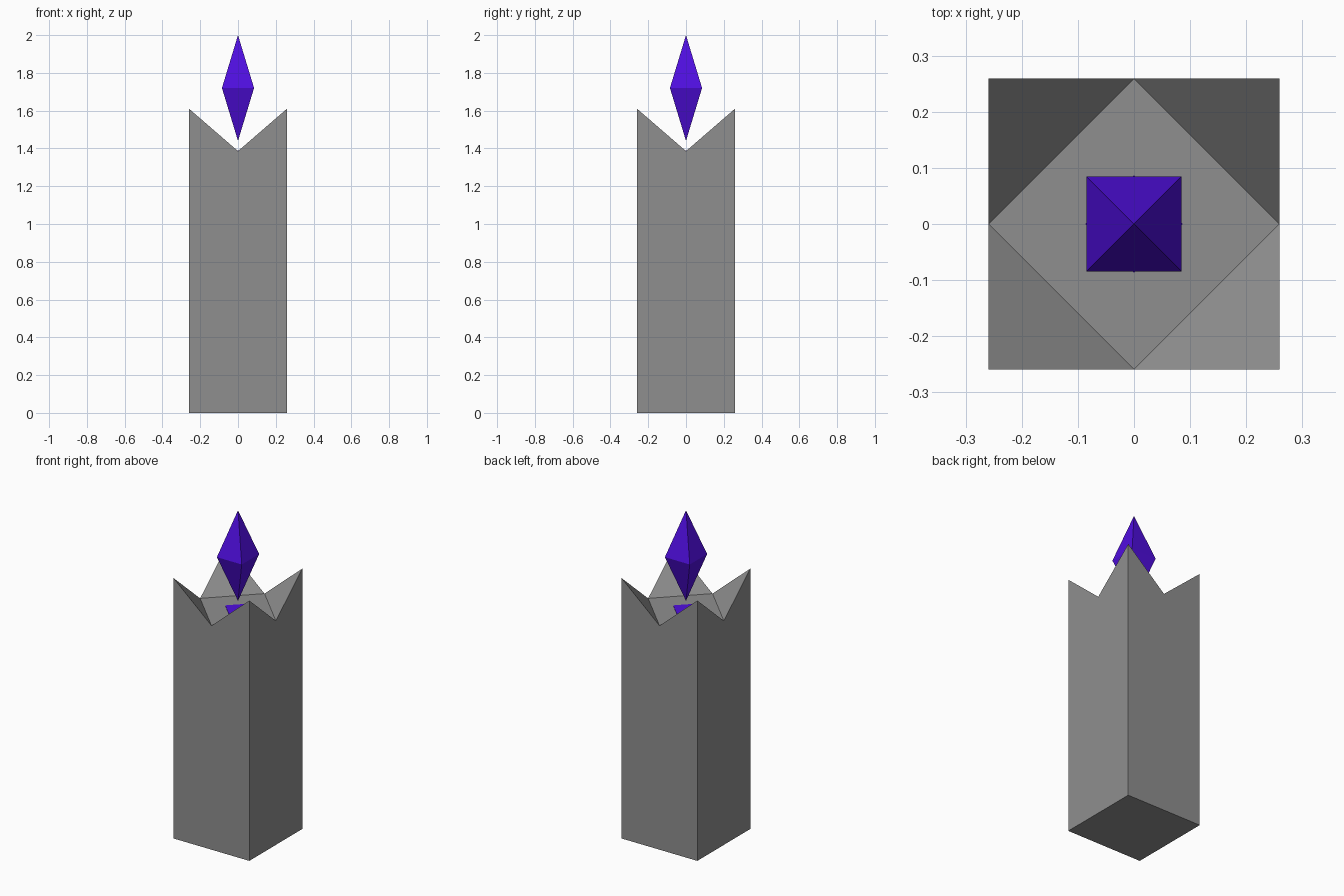
import bpy, bmesh
from math import pi

cube = bpy.data.objects.get("Cube")
if cube:
    bpy.data.objects.remove(cube, do_unlink=True)


def material(name, rgb):
    m = bpy.data.materials.new(name)
    m.use_nodes = True
    m.diffuse_color = (*rgb, 1)
    m.node_tree.nodes["Principled BSDF"].inputs["Base Color"].default_value = (*rgb, 1)
    return m


def finish(name, bm, mat):
    bmesh.ops.recalc_face_normals(bm, faces=bm.faces)
    me = bpy.data.meshes.new(name)
    bm.to_mesh(me)
    bm.free()
    me.materials.append(mat)
    ob = bpy.data.objects.new(name, me)
    bpy.context.collection.objects.link(ob)
    return ob


stone = material("grey stone", (0.275, 0.275, 0.275))
violet = material("violet crystal", (0.080, 0.0044, 0.74))

HALF = 0.259      # half width of the pillar
PEAK = 1.61       # corner points
NOTCH = 1.386     # flat top and notch bottoms
CORNERS = [(-1, -1), (1, -1), (1, 1), (-1, 1)]

# Square pillar with four pointed corners around a diamond-shaped flat top
bm = bmesh.new()
base = [bm.verts.new((x * HALF, y * HALF, 0)) for x, y in CORNERS]
peak = [bm.verts.new((x * HALF, y * HALF, PEAK)) for x, y in CORNERS]
notch = []
for i in range(4):
    mid = (peak[i].co + peak[(i + 1) % 4].co) / 2
    notch.append(bm.verts.new((mid.x, mid.y, NOTCH)))
bm.faces.new(base[::-1])
bm.faces.new(notch)
for i in range(4):
    j = (i + 1) % 4
    # notched side, split down the middle into two halves
    foot = (base[i], base[j], notch[i])
    bm.faces.new(foot)
    bm.faces.new((base[i], notch[i], peak[i]))
    bm.faces.new((base[j], peak[j], notch[i]))
    # inner slope of the corner point
    bm.faces.new((peak[i], notch[i], notch[i - 1]))
# merge each side back into one flat face
bmesh.ops.dissolve_limit(bm, angle_limit=0.01, verts=bm.verts, edges=bm.edges)
finish("pillar", bm, stone)

# Floating crystal: two square pyramids meeting at the waist
bm = bmesh.new()
R, LOW, WAIST, TIP = 0.085, 1.44, 1.72, 2.0
ring = [bm.verts.new((x * R, y * R, WAIST)) for x, y in CORNERS]
for z in (LOW, TIP):
    apex = bm.verts.new((0, 0, z))
    for i in range(4):
        bm.faces.new((ring[i], ring[(i + 1) % 4], apex))
finish("floating_crystal", bm, violet)

# Thin diamond inlay on the flat top below the crystal
bm = bmesh.new()
bmesh.ops.create_cone(bm, cap_ends=True, segments=4, radius1=0.087, radius2=0.087, depth=0.004)
# put the corners on the x and y axes
v = bm.verts[:][0].co
if abs(abs(v.x) - abs(v.y)) < 0.01:
    from mathutils import Matrix
    bmesh.ops.rotate(bm, verts=bm.verts, matrix=Matrix.Rotation(pi / 4, 3, 'Z'))
bmesh.ops.translate(bm, verts=bm.verts, vec=(0, 0, NOTCH + 0.001))
finish("diamond_inlay", bm, violet)
